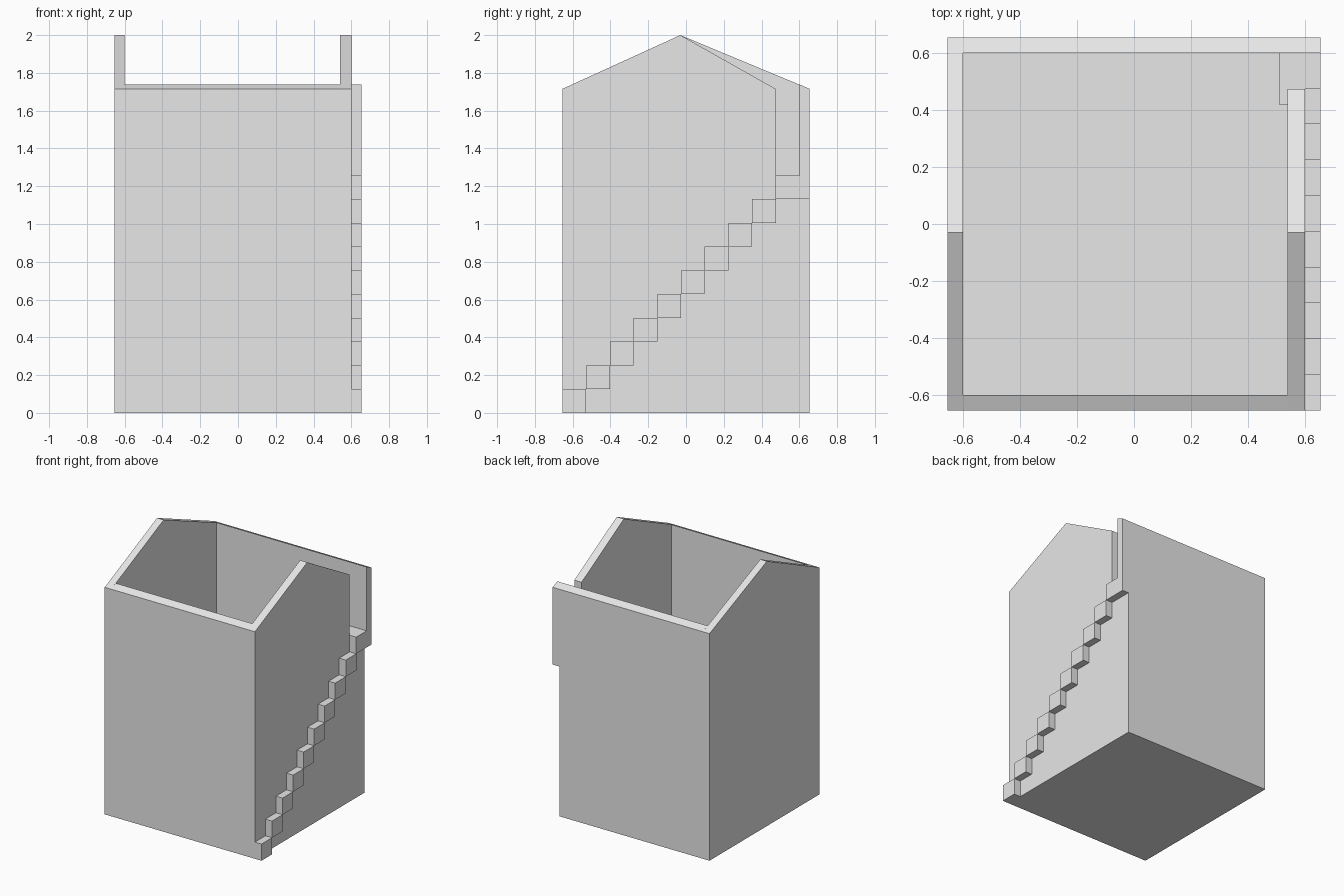
import bpy
import bmesh

if "Cube" in bpy.data.objects:
    bpy.data.objects.remove(bpy.data.objects["Cube"], do_unlink=True)

stone = bpy.data.materials.new("plain grey")
stone.use_nodes = True
GREY = (0.8, 0.8, 0.8, 1)
stone.diffuse_color = GREY
stone.node_tree.nodes["Principled BSDF"].inputs["Base Color"].default_value = GREY


def extrude_x(name, x0, x1, profile):
    """Extrude a (y, z) outline from x0 to x1."""
    bm = bmesh.new()
    face = bm.faces.new([bm.verts.new((x0, y, z)) for y, z in profile])
    ext = bmesh.ops.extrude_face_region(bm, geom=[face])
    moved = [v for v in ext["geom"] if isinstance(v, bmesh.types.BMVert)]
    bmesh.ops.translate(bm, verts=moved, vec=(x1 - x0, 0, 0))
    bmesh.ops.recalc_face_normals(bm, faces=bm.faces)
    mesh = bpy.data.meshes.new(name)
    bm.to_mesh(mesh)
    bm.free()
    mesh.materials.append(stone)
    obj = bpy.data.objects.new(name, mesh)
    bpy.context.collection.objects.link(obj)
    return obj


def box(name, x0, x1, y0, y1, z0, z1):
    return extrude_x(name, x0, x1, [(y0, z0), (y1, z0), (y1, z1), (y0, z1)])


OUT = 0.655          # outer half width
INN = 0.6            # inner wall face
EAVE, EAVE_IN = 1.715, 1.739
APEX = (-0.03, 2.0)
STEP = 0.1257        # tread and riser
DOOR = 0.475         # front edge of the doorway
LAND0, LAND1 = 9 * STEP, 10 * STEP

# Gabled side walls, the one beside the stairs cut away for a doorway
extrude_x("plain_side_wall", -OUT, -INN,
          [(-OUT, 0), (OUT, 0), (OUT, EAVE), APEX, (-OUT, EAVE)])
extrude_x("stair_side_wall", 0.54, INN,
          [(-OUT, 0), (INN, 0), (INN, LAND1), (DOOR, LAND1),
           (DOOR, EAVE), APEX, (-OUT, EAVE)])

# Front and back walls with sloping tops
extrude_x("front_wall", -INN, 0.54,
          [(-OUT, 0), (-INN, 0), (-INN, EAVE_IN), (-OUT, EAVE)])
extrude_x("back_wall", -INN, INN,
          [(INN, 0), (OUT, 0), (OUT, EAVE), (INN, EAVE_IN)])
extrude_x("back_wall_end", INN, OUT,
          [(INN, LAND0), (OUT, LAND0), (OUT, EAVE), (INN, EAVE_IN)])

# Floor
box("floor", -INN, 0.54, -INN, INN, 0, 0.055)

# Stairs up the outside, ending in a landing through the doorway
for i in range(9):
    y = -OUT + i * STEP
    box(f"step_{i + 1}", INN, OUT, y, y + STEP, i * STEP, (i + 1) * STEP)
box("outer_landing", INN, OUT, DOOR, INN, LAND0, LAND1)
box("inner_landing", 0.51, 0.54, 0.42, INN, LAND0, LAND1)
